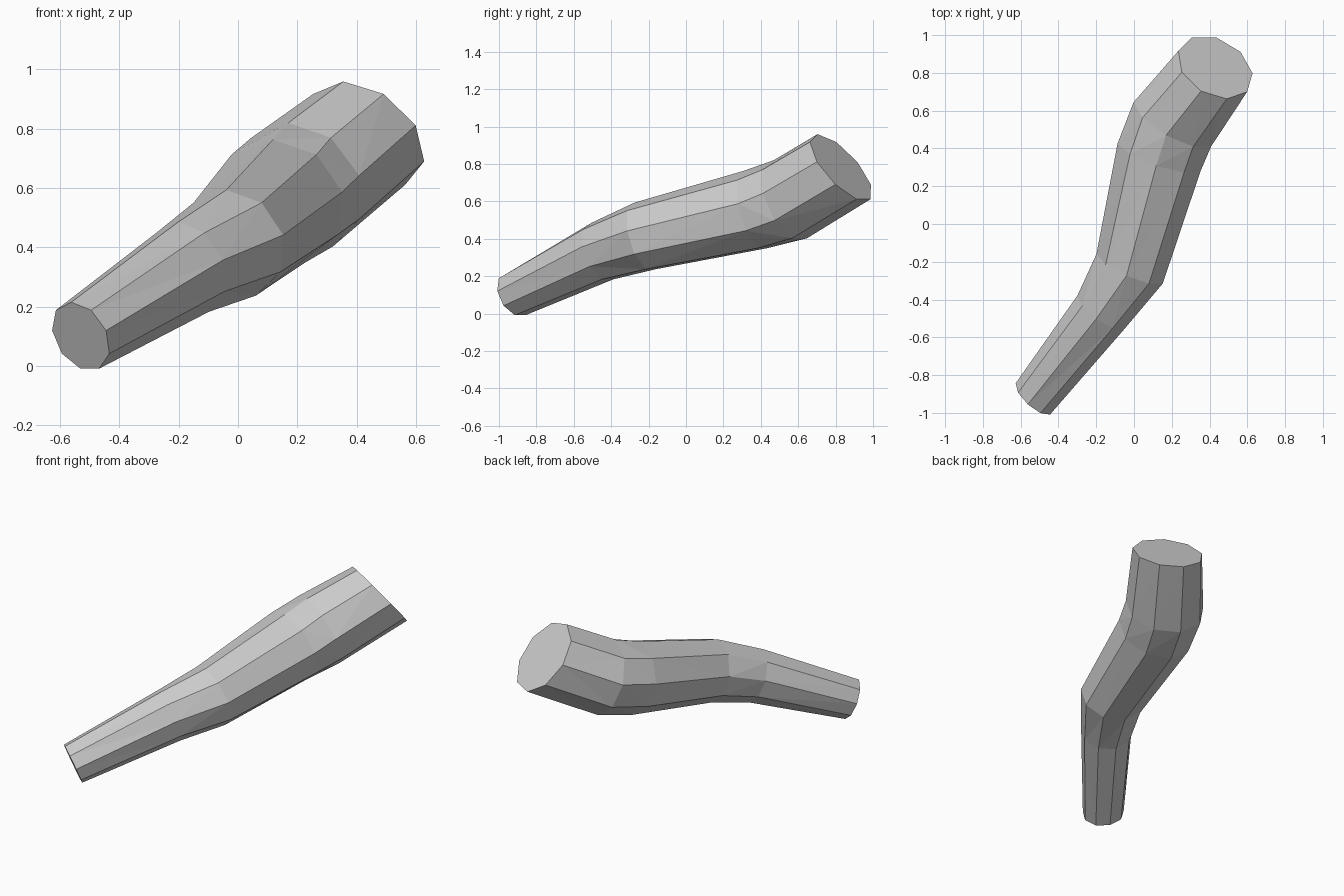
import bpy, bmesh
from math import cos, sin, tau
from mathutils import Vector

if "Cube" in bpy.data.objects:
    bpy.data.objects.remove(bpy.data.objects["Cube"], do_unlink=True)

# Bark and cut wood share one plain grey
grey = bpy.data.materials.new("plain_grey")
grey.use_nodes = True
grey.diffuse_color = (0.6, 0.6, 0.6, 1)
grey.node_tree.nodes["Principled BSDF"].inputs["Base Color"].default_value = (0.6, 0.6, 0.6, 1)

SIDES = 9
# Rings along the bent log: centre, half width, half height
RINGS = [
    ((-0.53, -0.92, 0.10), 0.125, 0.125),
    ((-0.17, -0.46, 0.33), 0.155, 0.165),
    ((-0.02, -0.23, 0.41), 0.195, 0.19),
    ((0.135, 0.36, 0.55), 0.235, 0.22),
    ((0.21, 0.54, 0.605), 0.24, 0.23),
    ((0.43, 0.83, 0.78), 0.215, 0.232),
]
START_DIR = Vector((0.62, 0.68, 0.38))
END_DIR = Vector((0.395, 0.665, 0.635))

centres = [Vector(r[0]) for r in RINGS]


def direction(i):
    """Facing of a ring: given at the sawn ends, averaged along the bends."""
    if i == 0:
        return START_DIR.normalized()
    if i == len(RINGS) - 1:
        return END_DIR.normalized()
    before = (centres[i] - centres[i - 1]).normalized()
    after = (centres[i + 1] - centres[i]).normalized()
    return (before + after).normalized()


# Log body: faceted tube closed by a flat cut at each end
bm = bmesh.new()
loops = []
for i, (centre, wide, high) in enumerate(RINGS):
    axis = direction(i)
    side = axis.cross(Vector((0, 0, 1))).normalized()
    up = side.cross(axis)
    angles = [tau * (k + 0.25) / SIDES for k in range(SIDES)]
    loops.append([bm.verts.new(centres[i] + side * wide * cos(a) + up * high * sin(a))
                  for a in angles])

for low, top in zip(loops, loops[1:]):
    for k in range(SIDES):
        n = (k + 1) % SIDES
        bm.faces.new((low[k], low[n], top[n], top[k]))
bmesh.ops.triangulate(bm, faces=bm.faces[:], quad_method='SHORT_EDGE')
bm.faces.new(loops[0][::-1])
bm.faces.new(loops[-1])
bmesh.ops.recalc_face_normals(bm, faces=bm.faces[:])

mesh = bpy.data.meshes.new("log")
bm.to_mesh(mesh)
bm.free()
mesh.materials.append(grey)
log = bpy.data.objects.new("log", mesh)
bpy.context.collection.objects.link(log)
